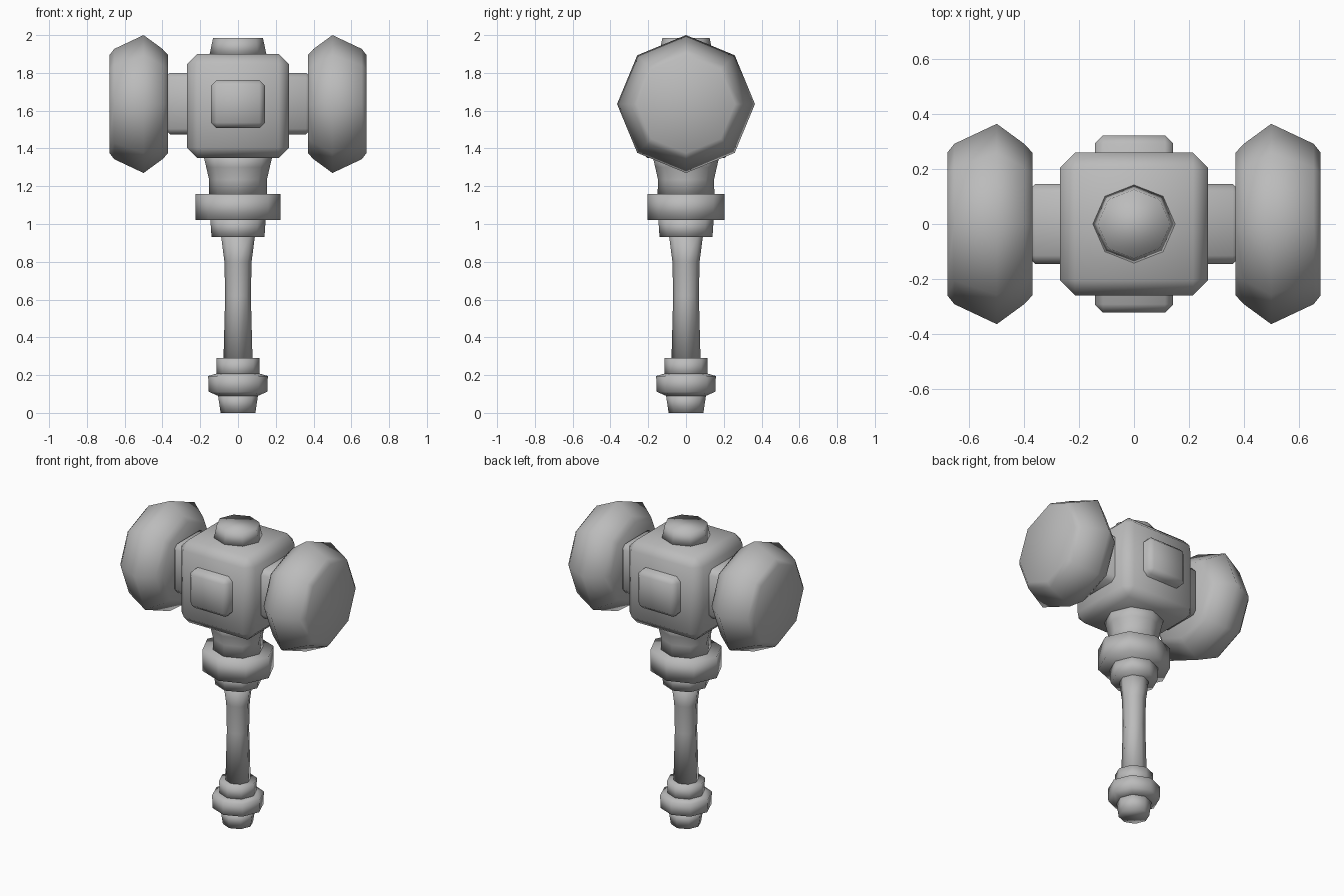
import bpy, bmesh
from math import cos, sin, pi

cube = bpy.data.objects.get("Cube")
if cube:
    bpy.data.objects.remove(cube, do_unlink=True)

grey = bpy.data.materials.new("plain grey")
grey.use_nodes = True
grey.diffuse_color = (0.5, 0.5, 0.5, 1)
grey.node_tree.nodes["Principled BSDF"].inputs["Base Color"].default_value = (0.5, 0.5, 0.5, 1)

SIDES = 8
MID = 1.635  # height of the hammer head axis


def finish(name, bm):
    bmesh.ops.recalc_face_normals(bm, faces=bm.faces)
    mesh = bpy.data.meshes.new(name)
    bm.to_mesh(mesh)
    bm.free()
    mesh.materials.append(grey)
    mesh.shade_smooth()
    obj = bpy.data.objects.new(name, mesh)
    bpy.context.collection.objects.link(obj)
    return obj


def turned(name, profile, along_x=False, squash=1.0):
    """Eight-sided turned part from (position, radius) pairs, capped at both ends."""
    bm = bmesh.new()
    rings = []
    for pos, r in profile:
        ring = []
        for i in range(SIDES):
            a, b = r * cos(2 * pi * i / SIDES), r * sin(2 * pi * i / SIDES)
            co = (pos, a, MID + b) if along_x else (a, b * squash, pos)
            ring.append(bm.verts.new(co))
        rings.append(ring)
    for low, high in zip(rings, rings[1:]):
        for i in range(SIDES):
            j = (i + 1) % SIDES
            bm.faces.new((low[i], low[j], high[j], high[i]))
    bm.faces.new(rings[0])
    bm.faces.new(rings[-1])
    return finish(name, bm)


def block(name, centre, size, chamfer):
    """Box with chamfered edges."""
    bm = bmesh.new()
    bmesh.ops.create_cube(bm, size=1)
    bmesh.ops.scale(bm, vec=size, verts=bm.verts)
    bmesh.ops.translate(bm, vec=centre, verts=bm.verts)
    bmesh.ops.bevel(bm, geom=bm.edges[:], offset=chamfer, segments=1,
                    affect='EDGES', profile=0.5)
    return finish(name, bm)


# Handle, from the foot upwards
turned("pommel_tip", [(0, 0.092), (0.1, 0.107)])
turned("pommel", [(0.09, 0.105), (0.112, 0.155), (0.195, 0.158), (0.208, 0.115)])
turned("lower_ferrule", [(0.19, 0.113), (0.29, 0.115)])
turned("grip", [(0.28, 0.077), (0.62, 0.068), (0.8, 0.072), (0.94, 0.09)])
turned("upper_ferrule", [(0.93, 0.14), (1.03, 0.147)])
turned("collar", [(1.02, 0.225), (1.16, 0.225)], squash=0.91)
turned("neck", [(1.15, 0.155), (1.235, 0.153), (1.3, 0.168), (1.37, 0.185)], squash=0.97)

# Head
block("head_block", (0, 0, 1.625), (0.54, 0.52, 0.55), 0.055)
block("crossbar", (0, 0, 1.637), (0.78, 0.29, 0.326), 0.03)
block("face_plates", (0, 0, MID), (0.286, 0.645, 0.256), 0.03)
turned("top_cap", [(1.89, 0.152), (1.985, 0.132)], squash=0.95)

# Striking ends
for side, s in (("left", 1), ("right", -1)):
    turned(side + "_striker",
           [(s * 0.37, 0.26), (s * 0.4, 0.292), (s * 0.5, 0.365),
            (s * 0.655, 0.292), (s * 0.68, 0.26)], along_x=True)
